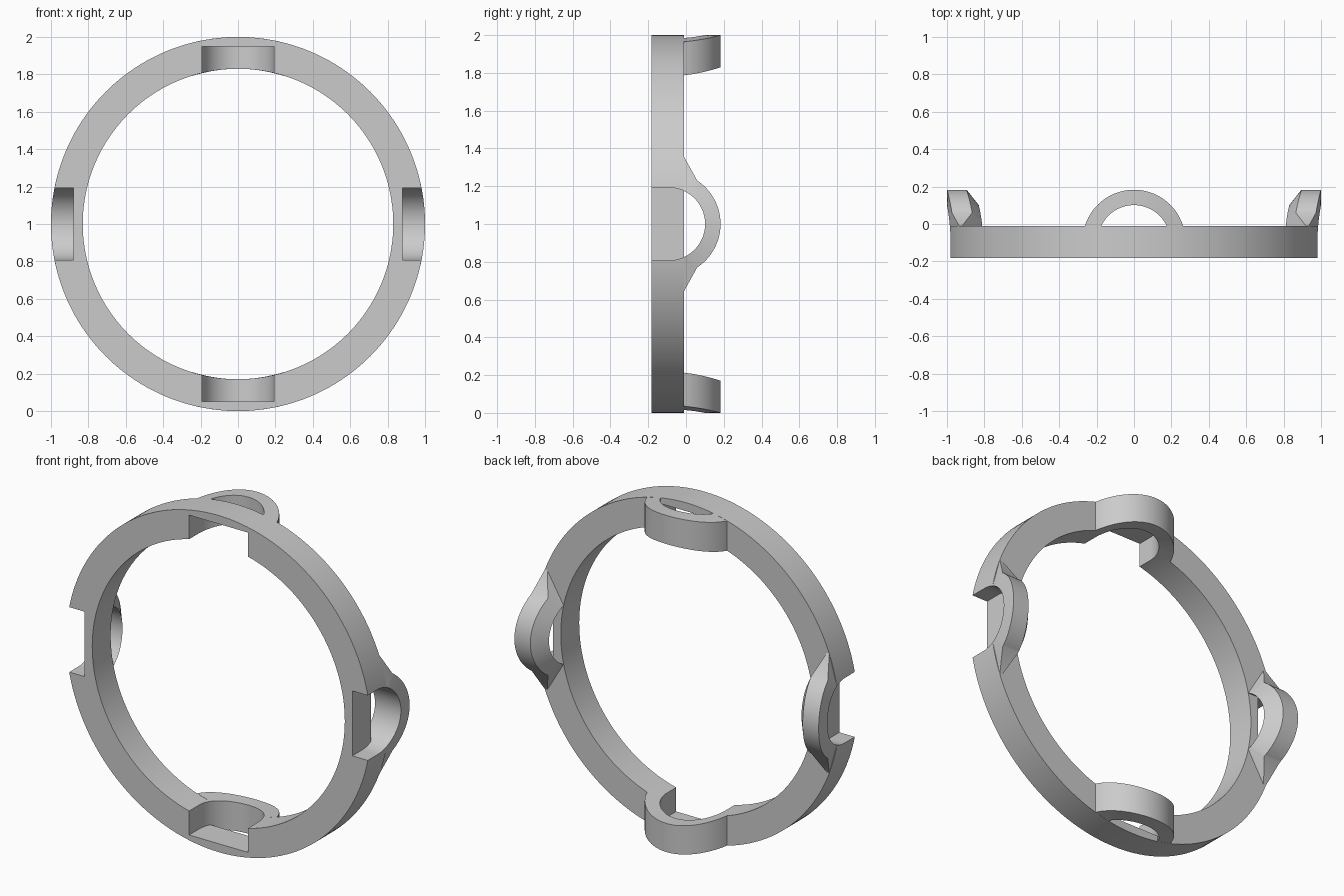
import bpy, bmesh, math
from mathutils import Matrix

cube = bpy.data.objects.get("Cube")
if cube:
    bpy.data.objects.remove(cube, do_unlink=True)

R_OUT, R_IN = 1.0, 0.83             # ring radii
FRONT, BACK, TIP = -0.183, -0.01, 0.183
HOLE = 0.193                        # lug hole radius
EYE = 0.275                         # lug outer radius
CY = TIP - EYE                      # y of the hole axis
STEPS = 40

grey = bpy.data.materials.new("plain grey")
grey.use_nodes = True
COLOUR = (0.6, 0.6, 0.6, 1)
grey.diffuse_color = COLOUR
grey.node_tree.nodes["Principled BSDF"].inputs["Base Color"].default_value = COLOUR


def loop_solid(name, sections, closed, turn=0.0):
    """Skin a row of cross-sections; points are relative to the ring centre."""
    bm = bmesh.new()
    rows = [[bm.verts.new(p) for p in s] for s in sections]
    n = len(rows[0])
    pairs = list(zip(rows, rows[1:]))
    if closed:
        pairs.append((rows[-1], rows[0]))
    else:
        bm.faces.new(rows[0])
        bm.faces.new(rows[-1])
    for a, b in pairs:
        for j in range(n):
            k = (j + 1) % n
            bm.faces.new((a[j], a[k], b[k], b[j]))
    bmesh.ops.recalc_face_normals(bm, faces=bm.faces)
    bm.transform(Matrix.Translation((0, 0, 1)) @ Matrix.Rotation(turn, 4, 'Y'))
    me = bpy.data.meshes.new(name)
    bm.to_mesh(me)
    bm.free()
    me.materials.append(grey)
    ob = bpy.data.objects.new(name, me)
    bpy.context.collection.objects.link(ob)
    return ob


def smooth(ob):
    bpy.ops.object.select_all(action='DESELECT')
    ob.select_set(True)
    bpy.context.view_layer.objects.active = ob
    bpy.ops.object.shade_smooth_by_angle(angle=math.radians(30))


def arc(radius, start, steps):
    """Points (across, y) around the hole axis, from one side to the other."""
    angles = [start + (math.pi - 2 * start) * i / steps for i in range(steps + 1)]
    return [(radius * math.cos(a), CY + radius * math.sin(a)) for a in angles]


def on_ring(s, y, r):
    return (s, y, math.sqrt(r * r - s * s))


def slot_cutter(name, low, high, turn):
    outline = [(HOLE, -0.4)] + arc(HOLE, 0, STEPS) + [(-HOLE, -0.4)]
    rows = [[(s, y, h) for s, y in outline] for h in (low, high)]
    ob = loop_solid(name, rows, False, turn)
    ob.hide_render = True
    return ob


def lug(name, turn, chamfered):
    hole = arc(HOLE, math.asin((BACK - CY) / HOLE), STEPS)
    if chamfered:
        # flared feet at both ends, inner edge sloping out from the hole
        foot = 0.355
        eye = arc(EYE, math.asin((0.06 - CY) / EYE), STEPS - 2)
        eye = [(foot, BACK)] + eye + [(-foot, BACK)]
        inner = [0.985] + [0.895] * (STEPS - 1) + [0.985]
    else:
        eye = arc(EYE, math.asin((BACK - CY) / EYE), STEPS)
        inner = [R_IN] * (STEPS + 1)
    rows = [(on_ring(*h, R_IN), on_ring(*e, r), on_ring(*e, R_OUT), on_ring(*h, R_OUT))
            for h, e, r in zip(hole, eye, inner)]
    smooth(loop_solid(name, rows, False, turn))


# Ring
corners = [(R_IN, FRONT), (R_OUT, FRONT), (R_OUT, BACK), (R_IN, BACK)]
SEGS = 160
rows = []
for i in range(SEGS):
    a = math.tau * i / SEGS
    rows.append([(r * math.sin(a), y, r * math.cos(a)) for r, y in corners])
ring = loop_solid("ring", rows, True)

# Slots in the ring and a lug behind each of them
bpy.context.view_layer.objects.active = ring
cutters = []
sides = ["top", "left", "bottom", "right"]
for i, side in enumerate(sides):
    # upright slots open inward, side slots open outward
    low, high = (0.88, 1.2) if i % 2 else (0.6, 0.95)
    cutter = slot_cutter(side + "_slot_cutter", low, high, i * math.pi / 2)
    mod = ring.modifiers.new(side + " slot", 'BOOLEAN')
    mod.operation = 'DIFFERENCE'
    mod.solver = 'EXACT'
    mod.object = cutter
    cutters.append(cutter)
    bpy.ops.object.modifier_apply(modifier=mod.name)
for cutter in cutters:
    bpy.data.objects.remove(cutter, do_unlink=True)
smooth(ring)

for i, side in enumerate(sides):
    lug(side + "_lug", i * math.pi / 2, i % 2 == 1)
